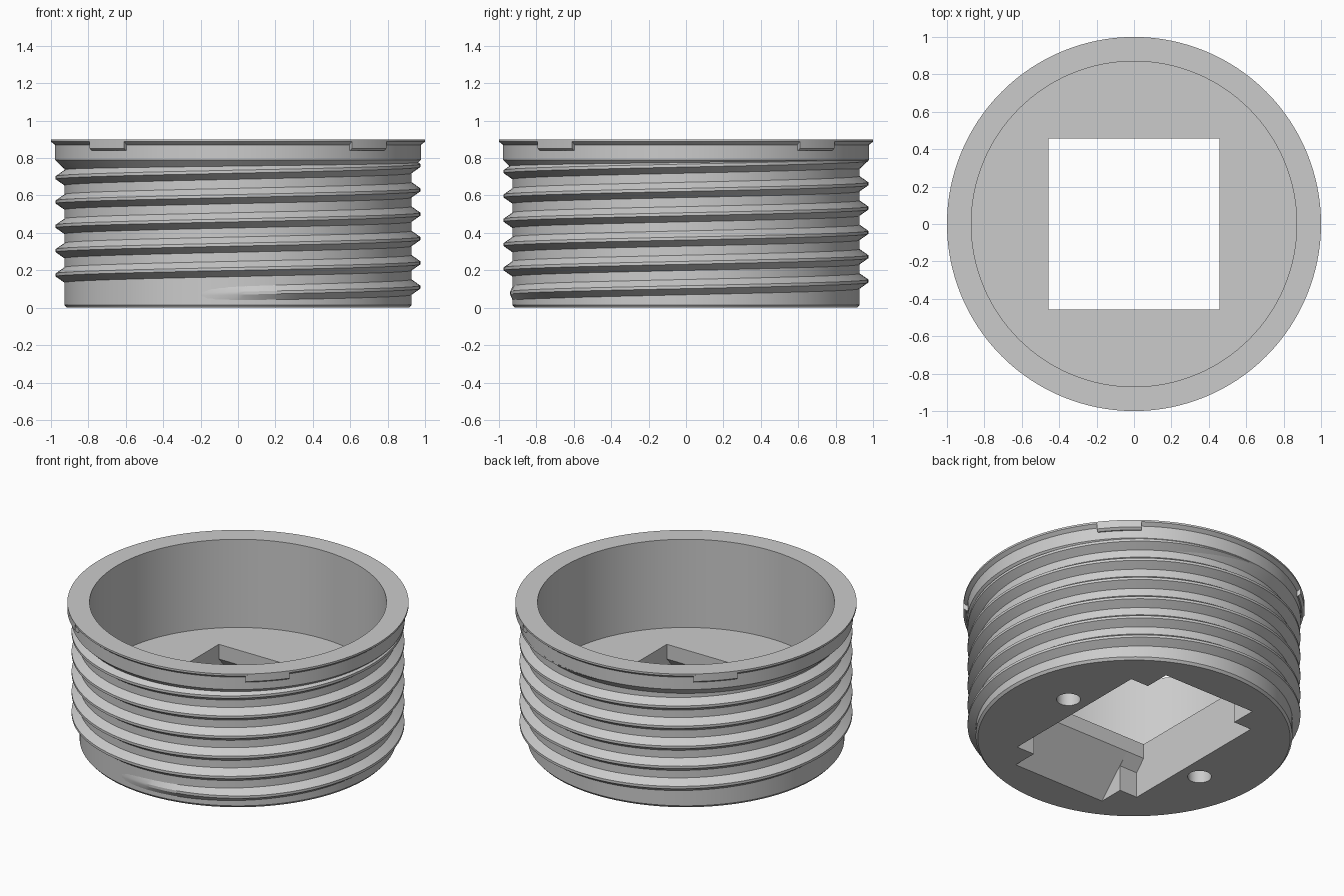
import bpy, bmesh, math
from math import sin, cos, pi, radians

cube = bpy.data.objects.get("Cube")
if cube:
    bpy.data.objects.remove(cube, do_unlink=True)

grey = bpy.data.materials.new("plain grey")
grey.use_nodes = True
grey.diffuse_color = (0.6, 0.6, 0.6, 1)
grey.node_tree.nodes["Principled BSDF"].inputs["Base Color"].default_value = (0.6, 0.6, 0.6, 1)

SEGMENTS = 128


def polar(r, a, z):
    return (r * cos(a), r * sin(a), z)


def make_object(name, bm):
    bmesh.ops.recalc_face_normals(bm, faces=bm.faces)
    mesh = bpy.data.meshes.new(name)
    bm.to_mesh(mesh)
    bm.free()
    mesh.materials.append(grey)
    obj = bpy.data.objects.new(name, mesh)
    bpy.context.collection.objects.link(obj)
    return obj


def activate(obj):
    bpy.ops.object.select_all(action='DESELECT')
    obj.select_set(True)
    bpy.context.view_layer.objects.active = obj


def loft(name, rings, closed=True):
    """Bridge rings of points, with a flat cap at each end."""
    bm = bmesh.new()
    rows = [[bm.verts.new(p) for p in ring] for ring in rings]
    n = len(rows[0])
    for a, b in zip(rows, rows[1:]):
        for i in range(n):
            j = (i + 1) % n
            bm.faces.new((a[i], a[j], b[j], b[i]))
    bm.faces.new(rows[0][::-1])
    bm.faces.new(rows[-1])
    return make_object(name, bm)


def lathe(name, profile, segments=SEGMENTS, centre=(0, 0)):
    rings = []
    for r, z in profile:
        ring = [polar(r, 2 * pi * i / segments, z) for i in range(segments)]
        rings.append([(x + centre[0], y + centre[1], h) for x, y, h in ring])
    return loft(name, rings)


def extrude_x(name, profile, half_width):
    return loft(name, [[(x, y, z) for y, z in profile] for x in (-half_width, half_width)])


def cut(target, cutter):
    cutter.hide_render = True
    mod = target.modifiers.new("cut", 'BOOLEAN')
    mod.operation = 'DIFFERENCE'
    mod.solver = 'EXACT'
    mod.object = cutter
    activate(target)
    bpy.ops.object.modifier_apply(modifier=mod.name)
    bpy.data.objects.remove(cutter, do_unlink=True)


# Cup body: chamfered foot, collar, flared rim, round well
FLOOR, TOP = 0.33, 0.9
body = lathe("cup_body", [
    (0.915, 0), (0.928, 0.015), (0.928, 0.742), (0.978, 0.79), (0.978, 0.87),
    (1.0, 0.888), (1.0, TOP), (0.87, TOP), (0.87, FLOOR)])

# Square socket through the floor, widened and ramped underneath
HALF, STEP, TAB, RAMP = 0.457, 0.52, 0.685, 0.235


def mirrored(points):
    return points + [(-y, z) for y, z in reversed(points)]


cut(body, extrude_x("socket_cutter", mirrored(
    [(STEP, -0.1), (STEP, TAB - STEP), (HALF, RAMP), (HALF, 0.6)]), HALF))
cut(body, extrude_x("ramp_cutter", mirrored(
    [(TAB, -0.1), (TAB, 0), (HALF, RAMP)]), 0.33))

# Two blind pin holes in the underside
for side in (-1, 1):
    cut(body, lathe("pin_hole_cutter", [(0.07, -0.1), (0.07, 0.2)], 32,
                    (0.585 * side, 0.1 * side)))

# Right-hand screw thread that grows out of the foot and ends in the collar
PITCH, START, END = 0.13, -0.29, 5.5
steps = int((END - START) * SEGMENTS)
rings = []
for i in range(steps + 1):
    turn = START + (END - START) * i / steps
    grow = min(1, 0.02 + (turn - START) / 0.16)
    crest = 0.925 + 0.05 * grow
    z = 0.11 + PITCH * turn
    section = [(0.9, -0.043), (0.925, -0.043), (crest, -0.008),
               (crest, 0.008), (0.925, 0.043), (0.9, 0.043)]
    rings.append([polar(r, 2 * pi * turn, z + h) for r, h in section])
thread = loft("screw_thread", rings)

# Four lugs below the rim
lugs = []
for k in range(4):
    rings = []
    for i in range(9):
        a = radians(45 + 90 * k - 7.5 + 15 * i / 8)
        section = [(0.95, 0.84), (0.985, 0.84), (1.0, 0.852), (1.0, 0.892), (0.95, 0.892)]
        rings.append([polar(r, a, z) for r, z in section])
    lugs.append(loft("rim_lug_%d" % (k + 1), rings))

# Smooth the round walls and keep the edges crisp
for obj in [body, thread] + lugs:
    activate(obj)
    bpy.ops.object.shade_smooth_by_angle(angle=radians(20))
